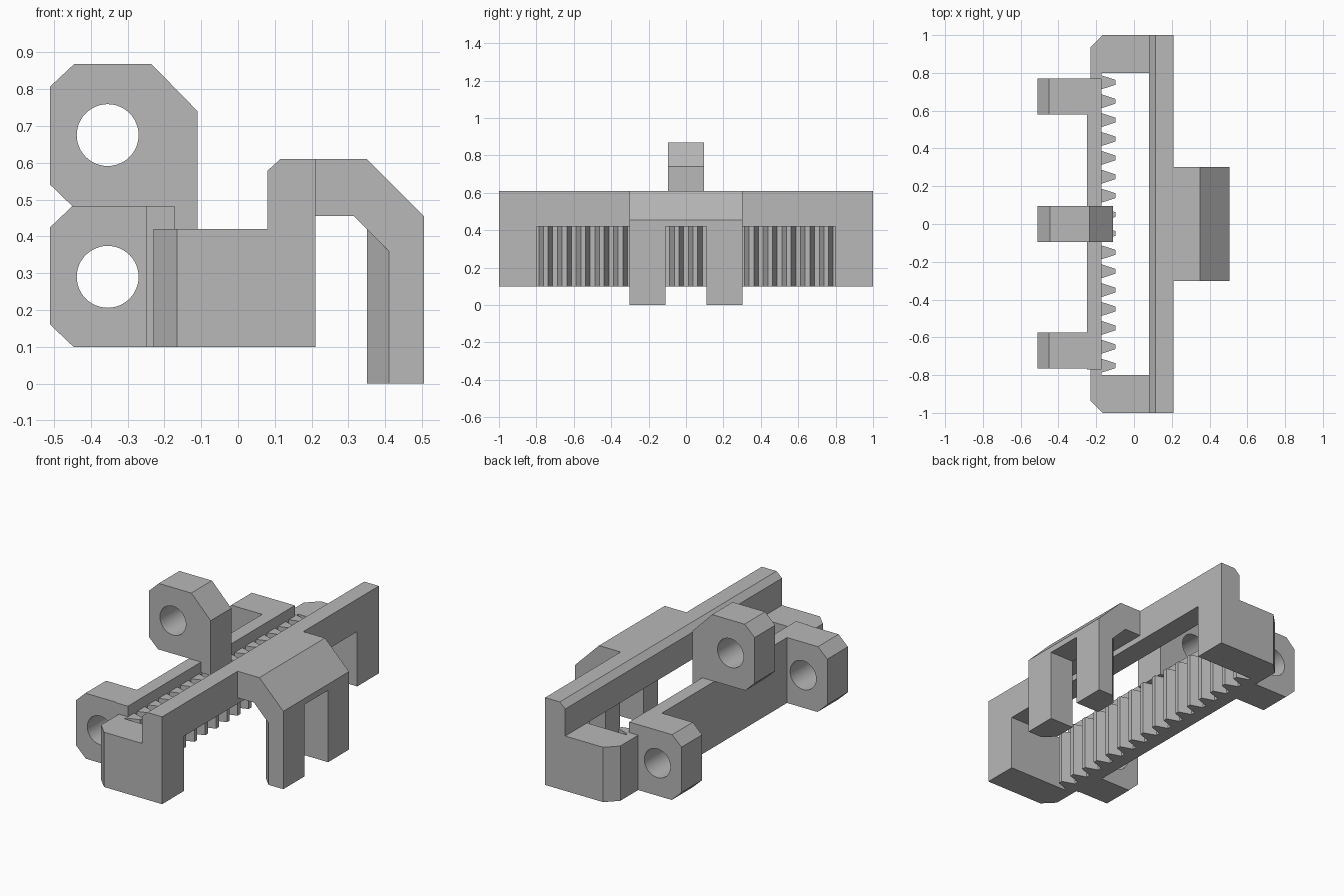
import bpy, bmesh, math

if "Cube" in bpy.data.objects:
    bpy.data.objects.remove(bpy.data.objects["Cube"], do_unlink=True)

grey = bpy.data.materials.new("plain_grey")
grey.use_nodes = True
colour = (0.48, 0.48, 0.48, 1)
grey.diffuse_color = colour
grey.node_tree.nodes["Principled BSDF"].inputs["Base Color"].default_value = colour


def prism(name, outline, axis, lo, hi):
    """Extrude an outline: (x, z) points along y, or (x, y) points along z.
    hi may be a function of x for a sloped top."""
    bm = bmesh.new()
    top = hi if callable(hi) else (lambda x: hi)
    place = (lambda a, b, t: (a, t, b)) if axis == "y" else (lambda a, b, t: (a, b, t))
    low = [bm.verts.new(place(a, b, lo)) for a, b in outline]
    high = [bm.verts.new(place(a, b, top(a))) for a, b in outline]
    bm.faces.new(low)
    bm.faces.new(high)
    n = len(outline)
    for i in range(n):
        j = (i + 1) % n
        bm.faces.new((low[i], low[j], high[j], high[i]))
    bmesh.ops.recalc_face_normals(bm, faces=bm.faces)
    mesh = bpy.data.meshes.new(name)
    bm.to_mesh(mesh)
    bm.free()
    mesh.materials.append(grey)
    obj = bpy.data.objects.new(name, mesh)
    bpy.context.collection.objects.link(obj)
    return obj


def rect(x0, x1, b0, b1):
    return [(x0, b0), (x1, b0), (x1, b1), (x0, b1)]


def combine(obj, other, operation):
    mod = obj.modifiers.new("combine", "BOOLEAN")
    mod.operation, mod.solver, mod.object = operation, "EXACT", other
    bpy.context.view_layer.objects.active = obj
    bpy.ops.object.modifier_apply(modifier=mod.name)
    bpy.data.objects.remove(other, do_unlink=True)


def smooth(obj):
    bpy.ops.object.select_all(action="DESELECT")
    obj.select_set(True)
    bpy.context.view_layer.objects.active = obj
    bpy.ops.object.shade_smooth_by_angle(angle=math.radians(30))


def lug(name, outline, y, hole_z):
    """Flat lug with a round hole bored through it along y."""
    obj = prism(name, outline, "y", y - 0.095, y + 0.095)
    steps = [2 * math.pi * i / 48 for i in range(48)]
    circle = [(-0.354 + 0.084 * math.cos(a), hole_z + 0.084 * math.sin(a)) for a in steps]
    combine(obj, prism("bore", circle, "y", y - 0.2, y + 0.2), "DIFFERENCE")
    smooth(obj)


# Toothed C-shaped frame: ends, back and gear rack in one plan
ROOT, TIP = -0.172, -0.098
plan = [(0.21, 0.8), (0.21, 1), (-0.165, 1), (-0.23, 0.935),
        (-0.23, -0.935), (-0.165, -1), (0.21, -1), (0.21, -0.8), (ROOT, -0.8)]
for i in range(16):
    c = -0.75 + 0.1 * i
    plan += [(ROOT, c - 0.037), (TIP, c - 0.0125), (TIP, c + 0.0125), (ROOT, c + 0.037)]
plan.append((ROOT, 0.8))
frame = prism("toothed_frame", plan, "z", 0.1, 0.42)

# Raised rail behind the teeth
combine(frame, prism("rail", rect(-0.25, ROOT, -0.77, 0.77), "z", 0.1, 0.482), "UNION")

# Long beam bridging the two ends
beam = [(0.08, 0.42), (0.21, 0.42), (0.21, 0.61), (0.115, 0.61), (0.08, 0.578)]
combine(frame, prism("beam", beam, "y", -1, 1), "UNION")

# Lower pair of lugs and the raised middle lug
lower = [(-0.51, 0.16), (-0.447, 0.1), (-0.25, 0.1), (-0.25, 0.482),
         (-0.45, 0.482), (-0.51, 0.425)]
for side, y in (("front", -0.67), ("back", 0.675)):
    lug(side + "_lug", lower, y, 0.29)
upper = [(-0.51, 0.54), (-0.45, 0.482), (ROOT, 0.482), (ROOT, 0.42), (-0.11, 0.42),
         (-0.11, 0.74), (-0.235, 0.868), (-0.445, 0.868), (-0.51, 0.807)]
lug("middle_lug", upper, 0.0, 0.675)

# Two-legged hook
HALF = 0.303
profile = [(0.21, 0.61), (0.35, 0.61), (0.505, 0.455), (0.505, 0), (0.35, 0),
           (0.35, 0.42), (0.315, 0.455), (0.21, 0.455)]
hook = prism("hook", profile, "y", -HALF, HALF)
combine(hook, prism("gap", rect(0.3, 0.6, -0.11, 0.11), "z", -0.1, 0.42), "DIFFERENCE")
# Bevel the inner outside corner of each leg, up to the sloped underside
for s in (-1, 1):
    corner = [(0.33, s * (HALF + 0.02)), (0.43, s * (HALF + 0.02)), (0.33, s * (HALF - 0.08))]
    combine(hook, prism("bevel", corner, "z", -0.1, lambda x: 0.77 - x), "DIFFERENCE")
